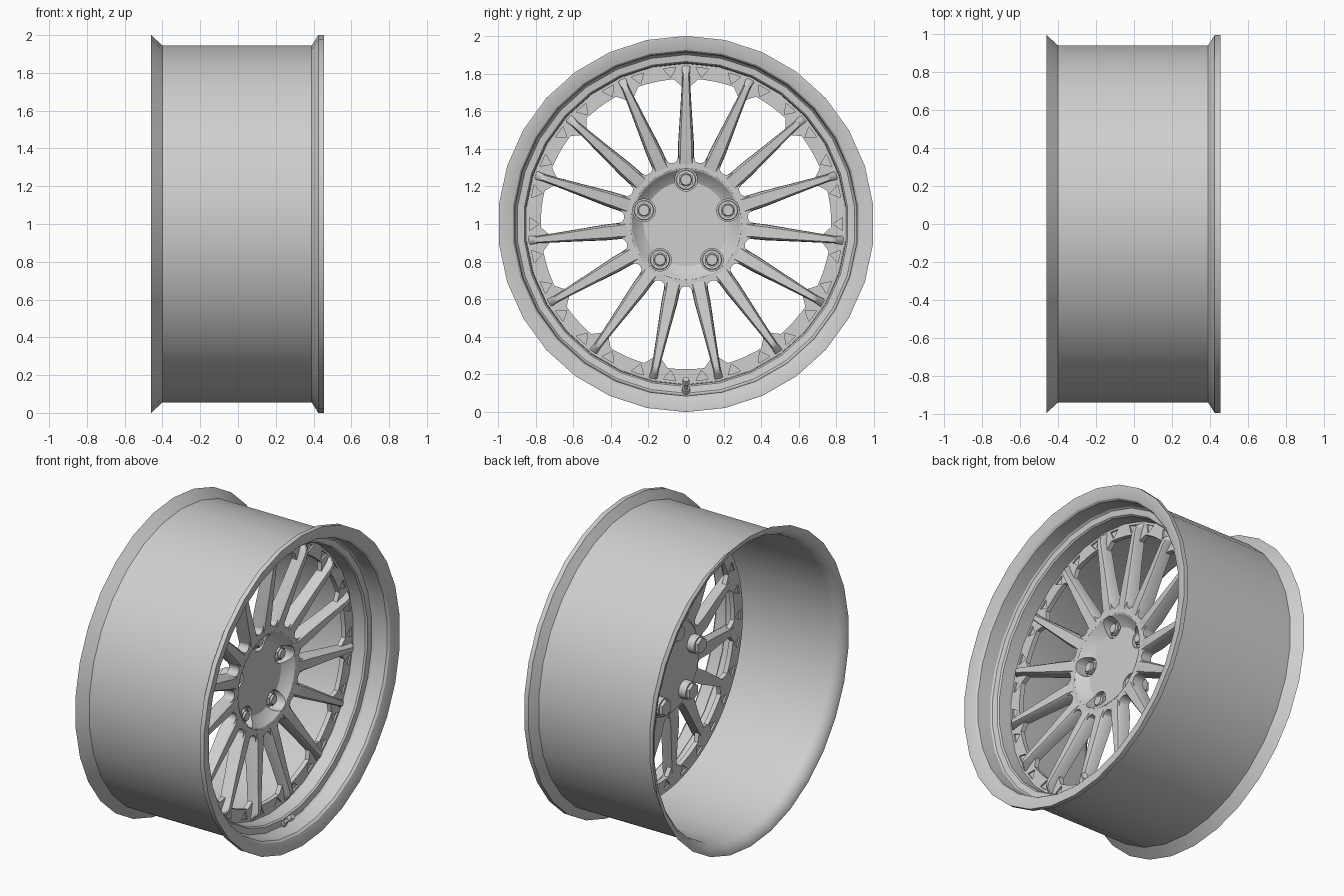
import bpy, bmesh
from math import sin, cos, pi, radians, sqrt
from mathutils import Vector, Matrix

cube = bpy.data.objects.get("Cube")
if cube:
    bpy.data.objects.remove(cube)

SPOKES = 15
STEP = 2 * pi / SPOKES
CENTRE = Vector((0, 0, 1))

metal = bpy.data.materials.new("silver_grey")
metal.use_nodes = True
GREY = (0.62, 0.62, 0.62, 1)
metal.diffuse_color = GREY
metal.node_tree.nodes["Principled BSDF"].inputs["Base Color"].default_value = GREY


def polar(x, r, a):
    """Point at depth x, radius r and angle a clockwise from the top."""
    return CENTRE + Vector((x, r * sin(a), r * cos(a)))


def smooth(obj, angle):
    bpy.ops.object.select_all(action='DESELECT')
    obj.select_set(True)
    bpy.context.view_layer.objects.active = obj
    bpy.ops.object.shade_smooth_by_angle(angle=radians(angle))


def finish(name, bm, angle=30):
    bmesh.ops.remove_doubles(bm, verts=bm.verts, dist=0.0002)
    bmesh.ops.recalc_face_normals(bm, faces=bm.faces)
    mesh = bpy.data.meshes.new(name)
    bm.to_mesh(mesh)
    bm.free()
    mesh.materials.append(metal)
    obj = bpy.data.objects.new(name, mesh)
    bpy.context.collection.objects.link(obj)
    smooth(obj, angle)
    return obj


def carve(obj, cutter, angle):
    """Subtract the cutter, then shade the result and drop the cutter."""
    mod = obj.modifiers.new("carve", 'BOOLEAN')
    mod.operation = 'DIFFERENCE'
    mod.object = cutter
    bpy.context.view_layer.objects.active = obj
    bpy.ops.object.modifier_apply(modifier=mod.name)
    bpy.data.objects.remove(cutter)
    smooth(obj, angle)


def loft(bm, rings, closed=False):
    """Skin a list of equal point rings."""
    loops = [[bm.verts.new(p) for p in ring] for ring in rings]
    n = len(loops[0])
    pairs = list(zip(loops, loops[1:])) + ([(loops[-1], loops[0])] if closed else [])
    for a, b in pairs:
        for i in range(n):
            j = (i + 1) % n
            bm.faces.new((a[i], a[j], b[j], b[i]))
    if not closed:
        bm.faces.new(loops[0])
        bm.faces.new(loops[-1])


def lathe(name, profile, sides):
    """Turn a closed (x, r) outline about the axle."""
    bm = bmesh.new()
    loft(bm, [[polar(x, r, 2 * pi * i / sides) for x, r in profile]
              for i in range(sides)], closed=True)
    return finish(name, bm)


def rod(bm, start, end, r1, r2, sides=16):
    axis = end - start
    turn = axis.to_track_quat('Z', 'Y').to_matrix().to_4x4()
    bmesh.ops.create_cone(bm, cap_ends=True, segments=sides, radius1=r1, radius2=r2,
                          depth=axis.length,
                          matrix=Matrix.Translation((start + end) / 2) @ turn)


# Barrel with flared rear lip, front lip and inner step
lathe("rim_barrel", [
    (-0.46, 1.0), (-0.40, 0.945), (0.39, 0.945), (0.425, 1.0), (0.455, 1.0),
    (0.456, 0.988), (0.436, 0.925), (0.424, 0.915), (0.335, 0.908), (0.325, 0.90),
    (0.32, 0.864), (0.31, 0.856), (0.215, 0.852), (0.212, 0.860), (0.295, 0.866),
    (0.305, 0.915), (0.29, 0.926), (-0.39, 0.928), (-0.42, 0.938), (-0.445, 0.96),
    (-0.458, 0.985)], 30)

# Hub with dished centre
hub = lathe("hub", [
    (0.15, 0.0), (0.15, 0.225), (0.165, 0.25), (0.192, 0.278), (0.203, 0.288),
    (0.206, 0.296), (0.20, 0.302), (0.125, 0.305), (0.11, 0.29), (0.11, 0.0)], 60)

# Pockets cut around the lug nuts
LUGS = [2 * pi * i / 5 for i in range(5)]
LUG_R = 0.235
bm = bmesh.new()
for a in LUGS:
    rod(bm, polar(0.12, LUG_R, a), polar(0.30, LUG_R, a), 0.06, 0.06, 24)
carve(hub, finish("lug_pocket_cutter", bm), 20)

# Lug nuts: washer, hexagon, rounded end and rear boss with hexagon
bm = bmesh.new()
for a in LUGS:
    for x0, x1, r0, r1, n in ((0.115, 0.13, 0.054, 0.05, 24), (0.12, 0.15, 0.042, 0.042, 6),
                              (0.145, 0.162, 0.033, 0.028, 16), (0.06, 0.115, 0.057, 0.057, 16),
                              (0.04, 0.07, 0.05, 0.05, 6)):
        rod(bm, polar(x0, LUG_R, a), polar(x1, LUG_R, a), r0, r1, n)
finish("lug_nuts", bm)

# Spokes: bevelled section, bent back at the outer end
# stations: radius, front depth, back depth, half width
STATIONS = [(0.298, 0.202, 0.13, 0.050), (0.36, 0.214, 0.135, 0.043),
            (0.43, 0.223, 0.14, 0.042), (0.60, 0.244, 0.17, 0.031),
            (0.77, 0.268, 0.195, 0.021), (0.795, 0.268, 0.20, 0.020),
            (0.81, 0.258, 0.20, 0.021), (0.855, 0.21, 0.20, 0.026)]
bm = bmesh.new()
for k in range(SPOKES):
    a = k * STEP
    side = Vector((0, cos(a), -sin(a)))
    rings = []
    for r, front, back, w in STATIONS:
        mid = front - 0.2 * (front - back)
        section = ((-w, back), (-0.95 * w, mid), (-0.68 * w, front),
                   (0.68 * w, front), (0.95 * w, mid), (w, back))
        rings.append([polar(x, r, a) + side * s for s, x in section])
    loft(bm, rings)
finish("spokes", bm, 40)


def web(name, inner, outer, front, back, cells):
    """Plate around the wheel whose edges vary with the angle from a gap's middle."""
    bm = bmesh.new()
    rings = []
    for k in range(SPOKES):
        for i in range(cells):
            t = (i / cells - 0.5) * STEP
            a = (k + 0.5) * STEP + t
            r0, r1 = inner(t), outer(t)
            rings.append([polar(front, r0, a), polar(front, r1, a),
                          polar(back, r1, a), polar(back, r0, a)])
    loft(bm, rings, closed=True)
    return finish(name, bm)


# Rounded webs between the spoke roots
ARCH = 0.037


def arch(t):
    s = min(abs(t) * 0.366, ARCH)
    return 0.368 - sqrt(ARCH ** 2 - s * s)


web("spoke_root_web", lambda t: 0.293, arch, 0.2055, 0.135, 32)


# Outer ring with chamfered window corners
def window_top(t):
    return 0.772 - 0.065 * max(0, abs(t) / (STEP / 2) - 0.6) / 0.4


RING_FRONT, RING_BACK = 0.225, 0.195
ring = web("spoke_ring", window_top, lambda t: 0.857, RING_FRONT, RING_BACK, 20)

# Triangular recesses in both faces of the ring, beside each spoke
bm = bmesh.new()
for k in range(SPOKES):
    for sign in (-1, 1):
        a = k * STEP + sign * radians(6)
        corners = [(0.834, -0.042), (0.834, 0.042), (0.782, 0)]
        for face, depth in ((RING_FRONT, 0.01), (RING_BACK, -0.01)):
            loft(bm, [[polar(x, r, a + t) for r, t in corners]
                      for x in (face - depth, face + depth)])
carve(ring, finish("triangle_cutter", bm), 30)

# Valve stem with collar and cap
bm = bmesh.new()
foot, tip = polar(0.31, 0.90, pi), polar(0.39, 0.825, pi)
for f0, f1, r in ((0, 0.35, 0.022), (0.3, 0.75, 0.012), (0.7, 1, 0.019)):
    rod(bm, foot.lerp(tip, f0), foot.lerp(tip, f1), r, r * 0.9, 12)
finish("valve_stem", bm)
